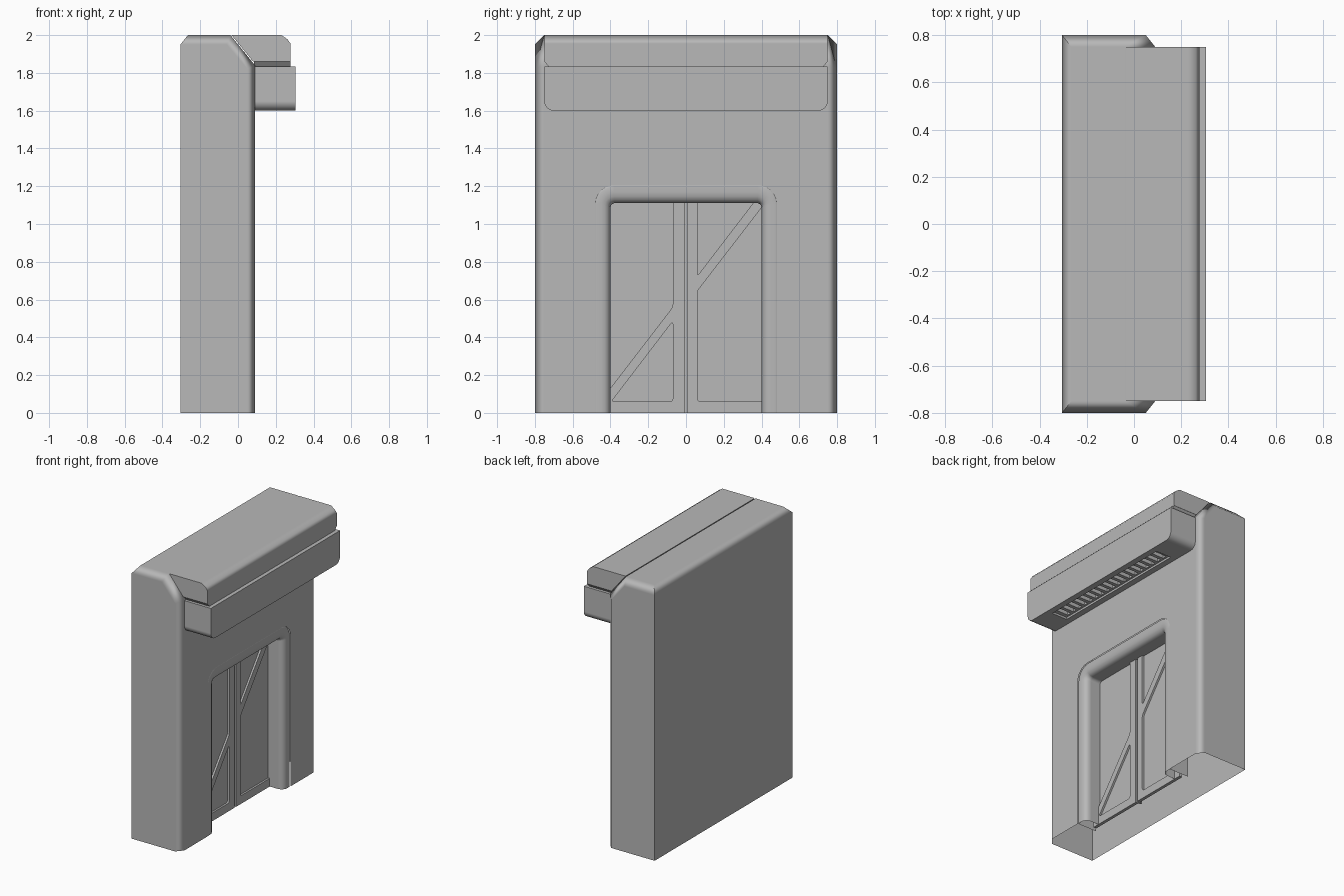
import bpy, bmesh, math

if "Cube" in bpy.data.objects:
    bpy.data.objects.remove(bpy.data.objects["Cube"])

grey = bpy.data.materials.new("mid_grey")
grey.diffuse_color = (.48, .48, .48, 1)
grey.use_nodes = True
grey.node_tree.nodes["Principled BSDF"].inputs["Base Color"].default_value = grey.diffuse_color


def finish(name, bm, angle=None):
    bmesh.ops.recalc_face_normals(bm, faces=bm.faces)
    me = bpy.data.meshes.new(name)
    bm.to_mesh(me)
    bm.free()
    me.materials.append(grey)
    ob = bpy.data.objects.new(name, me)
    bpy.context.collection.objects.link(ob)
    if angle:
        bpy.ops.object.select_all(action='DESELECT')
        ob.select_set(True)
        bpy.context.view_layer.objects.active = ob
        bpy.ops.object.shade_smooth_by_angle(angle=math.radians(angle))
        # keep the large faces flat and let only the chamfers blend
        m = ob.modifiers.new("flat_faces", 'WEIGHTED_NORMAL')
        m.keep_sharp, m.weight = True, 100
    return ob


def prism(name, pts, direction, angle=None, round_corners=0):
    """Extrude a flat polygon of 3D points along a direction."""
    bm = bmesh.new()
    f = bm.faces.new([bm.verts.new(p) for p in pts])
    if round_corners:
        bmesh.ops.bevel(bm, geom=list(f.verts), offset=round_corners,
                        segments=3, profile=0.5, affect='VERTICES')
    ext = bmesh.ops.extrude_face_region(bm, geom=list(bm.faces), use_keep_orig=True)
    bmesh.ops.translate(bm, vec=direction,
                        verts=[v for v in ext['geom'] if isinstance(v, bmesh.types.BMVert)])
    return finish(name, bm, angle)


def box(name, lo, hi):
    (a, b, c), (d, e, f) = lo, hi
    return prism(name, [(a, b, c), (d, b, c), (d, e, c), (a, e, c)], (0, 0, f - c))


def cut(ob, cutter):
    m = ob.modifiers.new("cut", 'BOOLEAN')
    m.operation, m.object, m.solver = 'DIFFERENCE', cutter, 'EXACT'
    bpy.context.view_layer.objects.active = ob
    bpy.ops.object.modifier_apply(modifier=m.name)
    bpy.data.objects.remove(cutter)


def arch(inset, x, n=6):
    """Doorway outline with rounded upper corners, from left foot to right foot."""
    w, h, r = 0.48 - inset, 1.205 - inset * 1.18, max(0.10 - inset, 0.025)
    left = []
    for i in range(n + 1):
        a = math.pi / 2 * i / n
        left.append((x, -w + r - r * math.cos(a), h - r + r * math.sin(a)))
    right = [(px, -py, pz) for px, py, pz in reversed(left)]
    return [(x, -w, 0)] + left + right + [(x, w, 0)]


# Wall shell: chamfered hull, open underneath, with a doorway in the front
half = [(-.305, .8, 0), (.05, .8, 0), (.09, .75, 0), (-.305, .8, 1.95), (-.06, .8, 1.95),
        (.05, .8, 1.82), (.09, .75, 1.84), (-.04, .75, 2), (-.265, .75, 2)]
bm = bmesh.new()
for x, y, z in half:
    bm.verts.new((x, y, z))
    bm.verts.new((x, -y, z))
bmesh.ops.convex_hull(bm, input=list(bm.verts))
bm.normal_update()
bmesh.ops.delete(bm, context='FACES',
                 geom=[f for f in bm.faces if f.normal.z < -.9 or f.normal.x > .95])
bmesh.ops.dissolve_limit(bm, angle_limit=0.02, verts=bm.verts, edges=bm.edges)
outline = [(.09, -.75, 0)] + arch(0, .09) + [(.09, .75, 0), (.09, .75, 1.84), (.09, -.75, 1.84)]
front = bm.faces.new([bm.verts.new(p) for p in outline])
bmesh.ops.remove_doubles(bm, verts=bm.verts, dist=1e-4)
finish("wall_shell", bm, 55)

# Door frame: rounded section swept round the doorway
section = [(0, -.07), (0, .083), (.006, .088), (.03, .089), (.05, .086),
           (.066, .077), (.076, .062), (.08, .04), (.08, -.045)]
bm = bmesh.new()
loops = [[bm.verts.new(p) for p in arch(t, x)] for t, x in section]
for a, b in zip(loops, loops[1:]):
    for i in range(len(a) - 1):
        bm.faces.new((a[i], b[i], b[i + 1], a[i + 1]))
finish("door_frame", bm, 50)

# Sliding door leaves with recessed panels
panels = {
    "left": [[(-.42, 1.13), (-.07, 1.13), (-.07, .56), (-.42, .105)],
             [(-.07, .485), (-.07, .06), (-.395, .06)]],
    "right": [[(.06, 1.14), (.06, .725), (.378, 1.14)],
              [(.06, .06), (.06, .645), (.42, 1.112), (.42, .06)]],
}
for side, s in (("left", -1), ("right", 1)):
    y0, y1 = sorted((s * .008, s * .45))
    leaf = box(side + "_door_leaf", (-.045, y0, 0), (-.022, y1, 1.15))
    for p in panels[side]:
        cut(leaf, prism("panel_cutter", [(-.036, y, z) for y, z in p], (.05, 0, 0),
                        round_corners=.015))
box("door_centre_seal", (-.065, -.008, 0), (-.035, .008, 1.15))

# Canopy hood, with a chamfered front edge
hood = [(-.034, 2), (.23, 2), (.262, 1.978), (.278, 1.955), (.278, 1.86), (.08, 1.86)]
prism("canopy_hood", [(x, -.75, z) for x, z in hood], (0, 1.5, 0), 50)

# Tapered neck between hood and canopy box
neck = [(-.75, 1.861), (.75, 1.861), (.728, 1.834), (-.728, 1.834)]
prism("canopy_neck", [(.085, y, z) for y, z in neck], (.192, 0, 0))

# Canopy box with rounded lower corners
r, low = .05, []
for i in range(6):
    a = math.pi / 2 * i / 5
    low.append((-.75 + r - r * math.cos(a), 1.60 + r - r * math.sin(a)))
low += [(-y, z) for y, z in reversed(low)]
pts = [(-.75, 1.835)] + low + [(.75, 1.835)]
canopy = prism("canopy_box", [(.09, y, z) for y, z in pts], (.215, 0, 0), 35)

# Vent recess, rim and slats under the canopy
cut(canopy, box("vent_cutter", (.135, -.545, 1.5), (.26, .545, 1.64)))
for x0, x1 in ((.135, .15), (.245, .26)):
    box("vent_rim_side", (x0, -.545, 1.615), (x1, .545, 1.64))
for y in (-.53, .53):
    box("vent_rim_end", (.15, y - .015, 1.615), (.245, y + .015, 1.64))
for i in range(17):
    y = -.47 + i * .94 / 16
    box("vent_slat", (.15, y - .013, 1.615), (.245, y + .013, 1.64))
